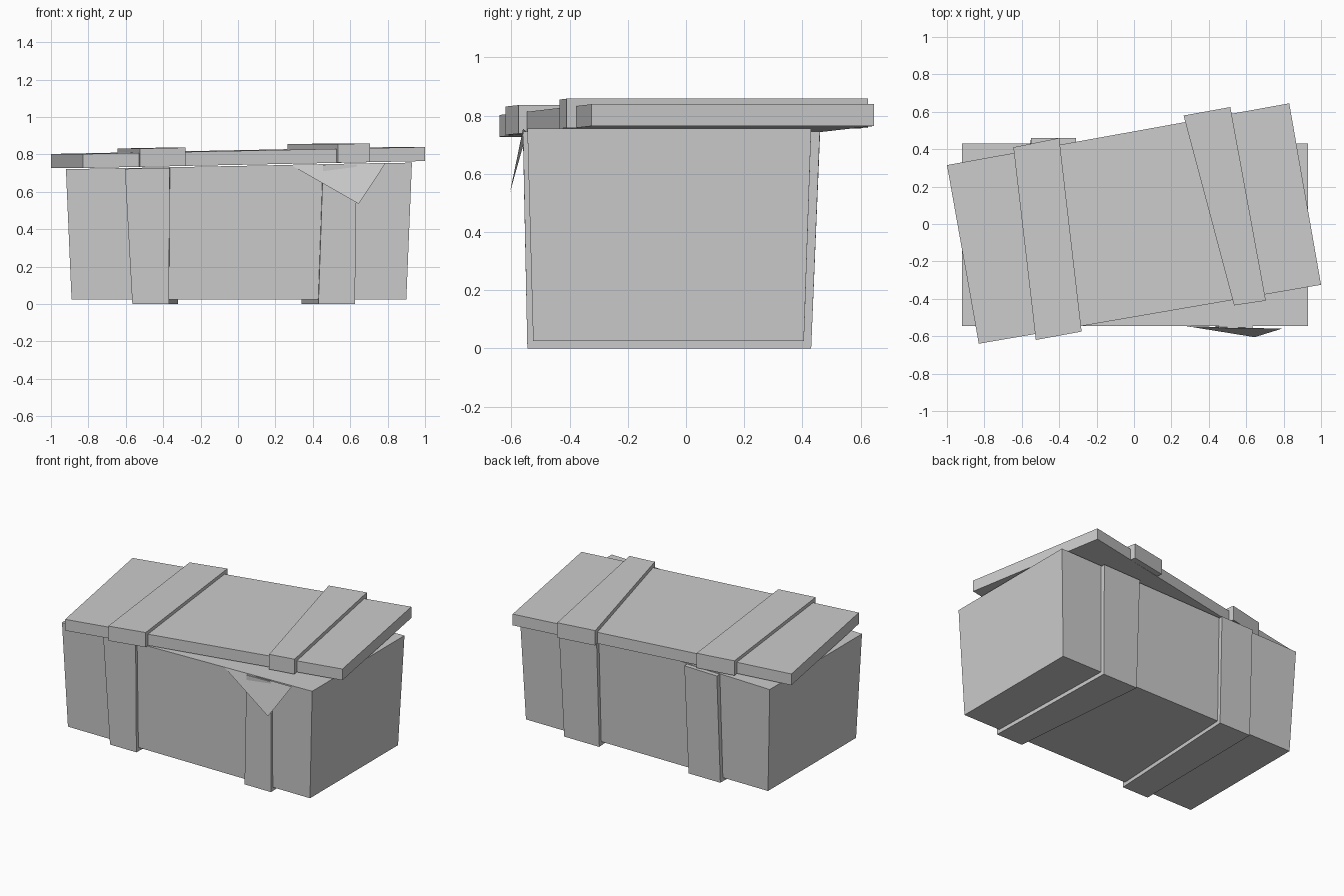
import bpy

cube = bpy.data.objects.get("Cube")
if cube:
    bpy.data.objects.remove(cube, do_unlink=True)

grey = bpy.data.materials.new("plain grey")
grey.use_nodes = True
grey.diffuse_color = (0.6, 0.6, 0.6, 1)
grey.node_tree.nodes["Principled BSDF"].inputs["Base Color"].default_value = (0.6, 0.6, 0.6, 1)


def add_mesh(name, verts, faces):
    mesh = bpy.data.meshes.new(name)
    mesh.from_pydata(verts, [], faces)
    mesh.materials.append(grey)
    obj = bpy.data.objects.new(name, mesh)
    bpy.context.collection.objects.link(obj)
    return obj


def block(name, bottom, top):
    """Six-sided block between two rings of four corners, counter-clockwise."""
    sides = [(i, (i + 1) % 4, (i + 1) % 4 + 4, i + 4) for i in range(4)]
    return add_mesh(name, bottom + top, [(3, 2, 1, 0), (4, 5, 6, 7)] + sides)


def ring(front, back, y0, y1, height):
    """Corner ring from front and back x ranges; height gives z for an x."""
    corners = [(front[0], y0), (front[1], y0), (back[1], y1), (back[0], y1)]
    return [(x, y, height(x)) for x, y in corners]


def slab(name, corners, lows, thickness):
    """Board over a plan outline, with the underside height given per corner."""
    low = [(x, y, z) for (x, y), z in zip(corners, lows)]
    return block(name, low, [(x, y, z + thickness) for x, y, z in low])


def rim(x):
    return 0.738 + 0.019 * x


# Tapered box with a slightly sloping rim
block("crate_body",
      ring((-0.89, 0.90), (-0.89, 0.90), -0.525, 0.405, lambda x: 0.025),
      ring((-0.92, 0.93), (-0.92, 0.93), -0.545, 0.43, rim))

# Uneven bands wrapped around the front, underside and back
bands = {
    "right_body_band": ((-0.565, -0.37), (-0.555, -0.32), (-0.605, -0.365), (-0.55, -0.31)),
    "left_body_band": ((0.43, 0.625), (0.34, 0.60), (0.455, 0.635), (0.34, 0.62)),
}
for name, (front_low, back_low, front_top, back_top) in bands.items():
    block(name,
          ring(front_low, back_low, -0.545, 0.43, lambda x: 0),
          ring(front_top, back_top, -0.56, 0.46, lambda x: rim(x) - 0.004))

# Lid, twisted and lifted at one end
slab("lid", [(-0.83, -0.64), (1.0, -0.325), (0.83, 0.645), (-1.0, 0.315)],
     [0.727, 0.764, 0.764, 0.727], 0.075)

# Crooked battens across the lid
slab("right_lid_batten", [(-0.525, -0.62), (-0.28, -0.575), (-0.40, 0.46), (-0.645, 0.41)],
     [0.733, 0.738, 0.738, 0.733], 0.098)
slab("left_lid_batten", [(0.535, -0.435), (0.705, -0.41), (0.515, 0.625), (0.265, 0.58)],
     [0.755, 0.758, 0.758, 0.755], 0.1)

# Corner of cloth hanging out from under the lid
add_mesh("cloth_corner",
         [(0.28, -0.546, 0.744), (0.645, -0.605, 0.535), (0.79, -0.56, 0.754)],
         [(0, 1, 2)])
